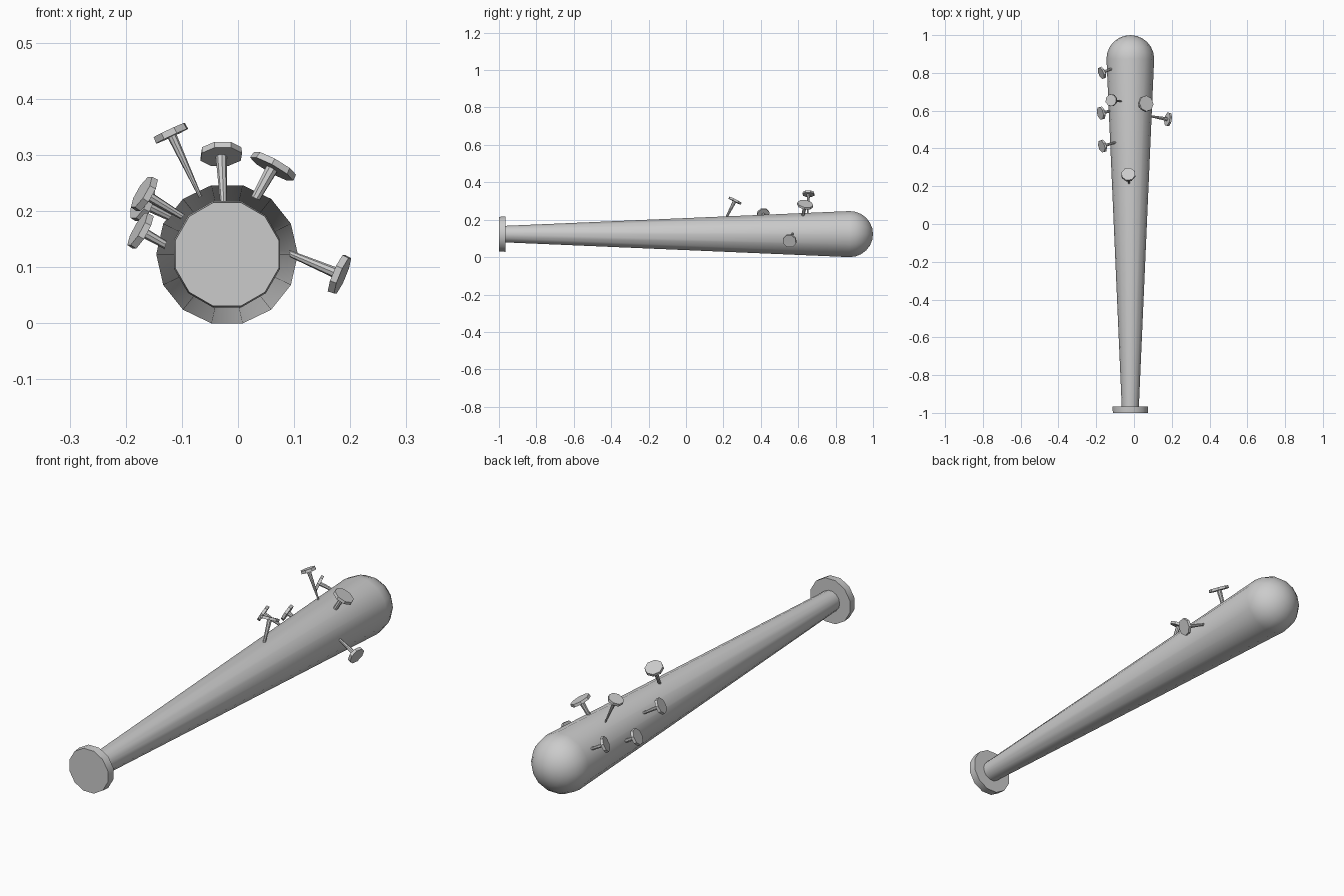
import bpy, bmesh, math
from mathutils import Vector, Matrix

if "Cube" in bpy.data.objects:
    bpy.data.objects.remove(bpy.data.objects["Cube"])

CX, CZ = -0.0195, 0.123      # bat axis, running along y


def lathe(name, profile, sides, matrix, offset=0.0, smooth=None):
    """Revolve (radius, height) pairs about local z; zero radius makes a pole."""
    bm = bmesh.new()
    rings = []
    for r, h in profile:
        if r == 0:
            rings.append([bm.verts.new((0, 0, h))])
        else:
            angles = [offset + 2 * math.pi * i / sides for i in range(sides)]
            rings.append([bm.verts.new((r * math.cos(a), r * math.sin(a), h))
                          for a in angles])
    for a, b in zip(rings, rings[1:]):
        for i in range(sides):
            j = (i + 1) % sides
            if len(b) == 1:
                bm.faces.new((a[i], a[j], b[0]))
            else:
                bm.faces.new((a[i], a[j], b[j], b[i]))
    for ring in (rings[0], rings[-1]):
        if len(ring) > 1:
            bm.faces.new(ring)
    bm.transform(matrix)
    bmesh.ops.recalc_face_normals(bm, faces=bm.faces)
    mesh = bpy.data.meshes.new(name)
    bm.to_mesh(mesh)
    bm.free()
    obj = bpy.data.objects.new(name, mesh)
    bpy.context.collection.objects.link(obj)
    if smooth:
        bpy.ops.object.select_all(action='DESELECT')
        bpy.context.view_layer.objects.active = obj
        obj.select_set(True)
        bpy.ops.object.shade_smooth_by_angle(angle=math.radians(smooth))
    return obj


# local z -> world y
axis = Matrix.Translation((CX, 0, CZ)) @ Matrix.Rotation(-math.pi / 2, 4, 'X')

# Tapered shaft with a rounded barrel end
R, SHOULDER = 0.1262, 0.875
body = [(0.045, -0.975), (R, SHOULDER)]
for k in range(1, 6):
    t = math.pi / 2 * k / 6
    body.append((R * math.cos(t), SHOULDER + (1 - SHOULDER) * math.sin(t)))
body.append((0, 1.0))
lathe("bat_body", body, 14, axis, smooth=40)

# Grip knob
lathe("bat_knob", [(0.0955, -1.0), (0.098, -0.965)], 12, axis,
      offset=math.pi / 12, smooth=40)

# Nails: head centre, outward direction, head radius
nails = [
    ((-0.03, 0.262, 0.302), (-0.04, 0.45, 0.88), 0.039),
    ((0.063, 0.637, 0.280), (0.48, 0.17, 0.86), 0.044),
    ((-0.120, 0.655, 0.339), (-0.42, 0.04, 0.90), 0.033),
    ((0.181, 0.554, 0.087), (0.90, -0.16, -0.38), 0.038),
    ((-0.170, 0.800, 0.213), (-0.85, -0.36, 0.42), 0.034),
    ((-0.174, 0.587, 0.165), (-0.85, -0.20, 0.48), 0.036),
    ((-0.167, 0.412, 0.231), (-0.83, -0.24, 0.50), 0.035),
]
for n, (pos, direction, r) in enumerate(nails, 1):
    turn = Vector(direction).to_track_quat('Z', 'Y').to_matrix().to_4x4()
    m = Matrix.Translation(pos) @ turn
    lathe(f"nail_head_{n}", [(r, -0.006), (r * 0.97, 0.006)], 8, m,
          offset=math.pi / 8)
    lathe(f"nail_shank_{n}", [(0.09 * r, -3.9 * r), (0.26 * r, -0.004)], 8, m)
